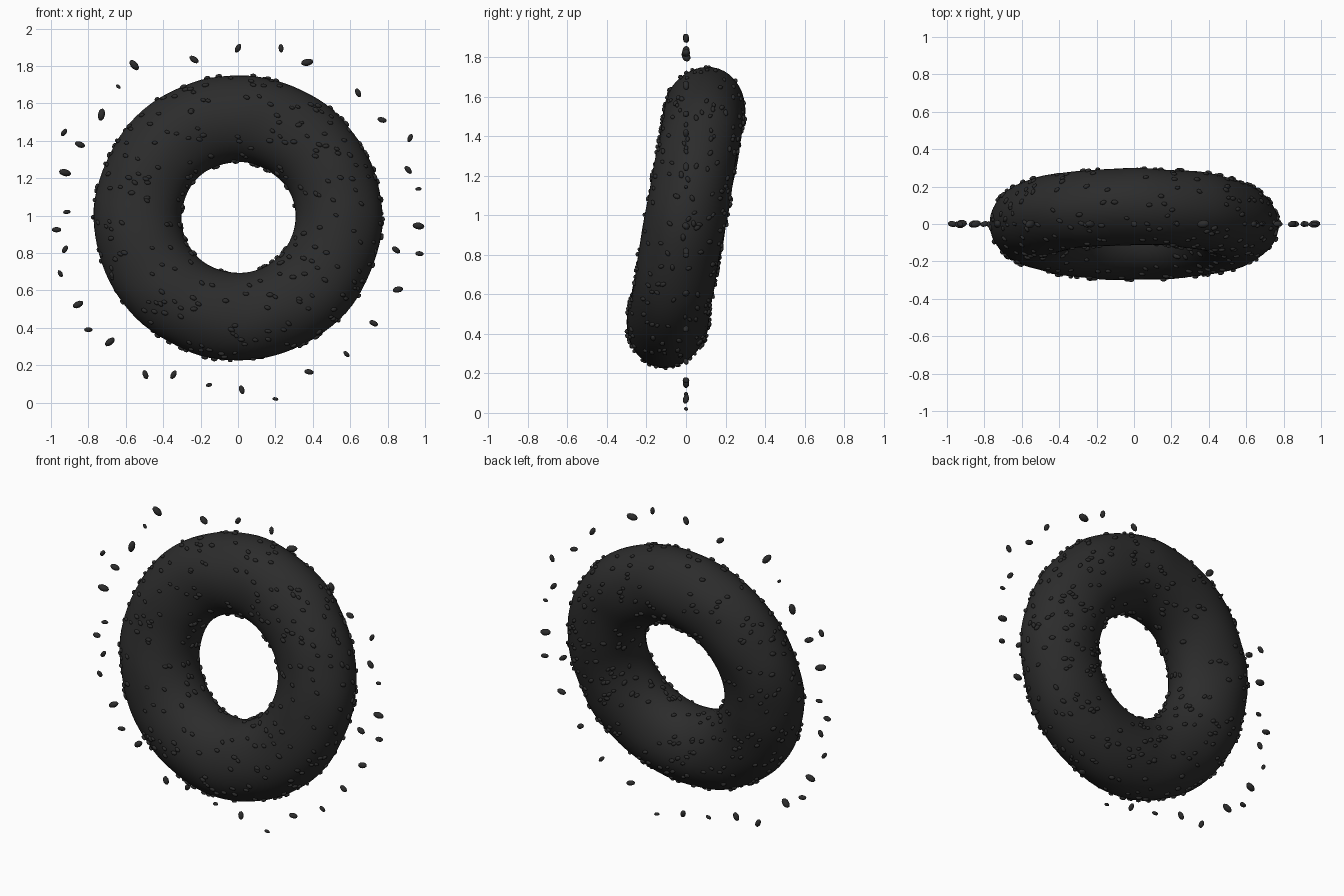
import bpy, bmesh, math, random
from mathutils import Vector, Matrix, noise

if "Cube" in bpy.data.objects:
    bpy.data.objects.remove(bpy.data.objects["Cube"])

random.seed(4)
R, RAD, AX = 0.537, 0.233, 0.204      # ring radius, tube radial / axial half sizes
CENTRE = Vector((0, 0, 0.99))
TILT = Matrix.Rotation(math.radians(-10), 3, 'X')

mat = bpy.data.materials.new("dark")
mat.diffuse_color = (0.025, 0.025, 0.025, 1)
mat.use_nodes = True
mat.node_tree.nodes["Principled BSDF"].inputs["Base Color"].default_value = mat.diffuse_color


def ring_point(u, v):
    """Slightly lumpy tilted ring: returns position and outward normal."""
    c, s = math.cos(v), math.sin(v)
    out = Vector((math.cos(u), 0, math.sin(u)))
    n = (out * (c / RAD) + Vector((0, s / AX, 0))).normalized()
    p = out * (R + RAD * c) + Vector((0, AX * s, 0))
    p += n * 0.008 * noise.noise(p * 4.5)
    return CENTRE + TILT @ p, TILT @ n


def finish(bm, name):
    bmesh.ops.recalc_face_normals(bm, faces=bm.faces)
    for f in bm.faces:
        f.smooth = True
    me = bpy.data.meshes.new(name)
    bm.to_mesh(me)
    bm.free()
    me.materials.append(mat)
    ob = bpy.data.objects.new(name, me)
    bpy.context.collection.objects.link(ob)


def add_seed(bm, pos, along, normal, half):
    """Ellipsoid grain with its long axis 'along' and thin axis 'normal'."""
    x = along.normalized()
    y = normal.cross(x).normalized()
    z = x.cross(y)
    rot = Matrix((x, y, z)).transposed().to_4x4()
    m = Matrix.Translation(pos) @ rot @ Matrix.Diagonal((*half, 1))
    bmesh.ops.create_icosphere(bm, subdivisions=2, radius=1, matrix=m)


# Ring body
bm = bmesh.new()
NU, NV = 96, 40
grid = [[bm.verts.new(ring_point(2 * math.pi * i / NU, 2 * math.pi * j / NV)[0])
         for j in range(NV)] for i in range(NU)]
for i in range(NU):
    for j in range(NV):
        a, b = (i + 1) % NU, (j + 1) % NV
        bm.faces.new((grid[i][j], grid[a][j], grid[a][b], grid[i][b]))
finish(bm, "ring_body")

# Seeds stuck on the surface, spread evenly by area
bm = bmesh.new()
count = 0
while count < 560:
    u, v = random.uniform(0, 2 * math.pi), random.uniform(0, 2 * math.pi)
    if random.random() > (R + RAD * math.cos(v)) / (R + RAD):
        continue
    p, n = ring_point(u, v)
    d = Vector((1, random.uniform(-.5, .5), random.uniform(-0.9, 0.1)))
    d -= n * d.dot(n)
    s = random.uniform(0.8, 1.15)
    add_seed(bm, p + n * 0.003, d, n, (0.017 * s, 0.011 * s, 0.010 * s))
    count += 1
finish(bm, "surface_seeds")

# Loose seeds floating around the ring: x, z, angle, length
loose = [
    (0, 1.895, 60, .05), (.23, 1.895, 95, .045), (-.235, 1.835, -35, .055),
    (.37, 1.82, 10, .065), (-.555, 1.805, -50, .065), (-.64, 1.69, -40, .03),
    (-.73, 1.54, 80, .065), (-.93, 1.445, 55, .045), (-.845, 1.38, -20, .055),
    (-.925, 1.23, -15, .065), (-.915, 1.02, 5, .04), (-.97, .925, 0, .05),
    (-.925, .82, 60, .045), (-.95, .69, -60, .04), (-.855, .525, 25, .06),
    (-.80, .39, 0, .045), (-.685, .325, 40, .06), (-.495, .15, -70, .05),
    (-.345, .15, 60, .05), (-.155, .095, 10, .035), (.02, .07, -75, .048),
    (.20, .02, -10, .032), (.38, .165, -10, .05), (.58, .26, -45, .04),
    (.725, .425, -25, .05), (.855, .605, 10, .055), (.97, .797, -5, .045),
    (.845, .817, -35, .05), (.965, .945, -8, .062), (.965, 1.143, 5, .034),
    (.91, 1.245, -50, .05), (.92, 1.415, 65, .045), (.77, 1.512, -15, .05),
    (.642, 1.657, -65, .05)]
bm = bmesh.new()
for x, z, ang, length in loose:
    a = math.radians(ang)
    d = Vector((math.cos(a), random.uniform(-.3, .3), math.sin(a)))
    n = Vector((-math.sin(a), random.uniform(-.6, .6), math.cos(a)))
    add_seed(bm, Vector((x, 0, z)), d, n, (length * .52, length * .33, length * .29))
finish(bm, "loose_seeds")
